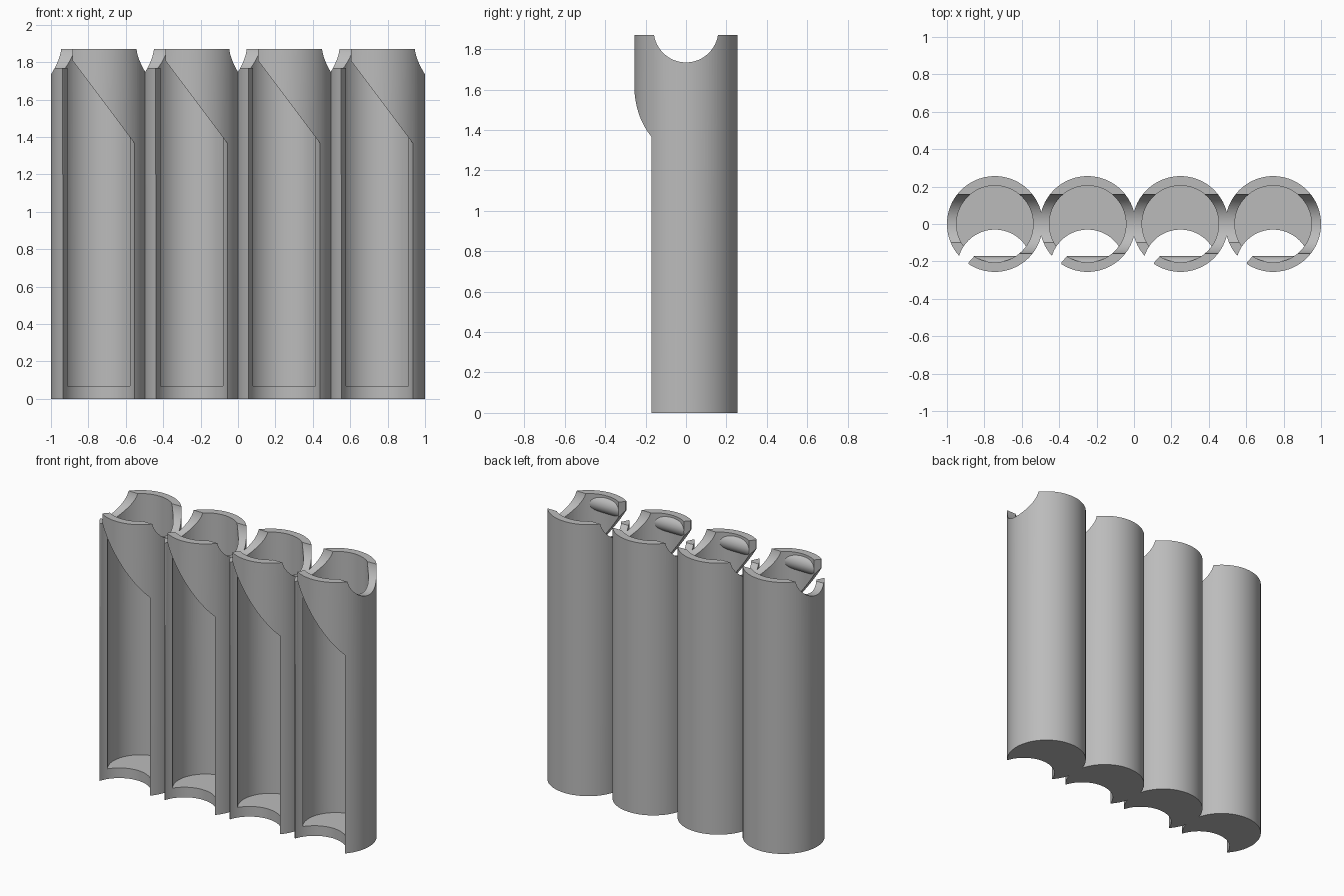
import bpy, bmesh, math
from mathutils import Matrix

cube = bpy.data.objects.get("Cube")
if cube:
    bpy.data.objects.remove(cube, do_unlink=True)

HEIGHT, OUTER, INNER, SPACING = 1.87, 0.256, 0.205, 0.496

grey = bpy.data.materials.new("plain_grey")
grey.use_nodes = True
grey.diffuse_color = (0.5, 0.5, 0.5, 1)
grey.node_tree.nodes["Principled BSDF"].inputs["Base Color"].default_value = (0.5, 0.5, 0.5, 1)


def make_object(name, bm):
    mesh = bpy.data.meshes.new(name)
    bm.to_mesh(mesh)
    bm.free()
    mesh.materials.append(grey)
    obj = bpy.data.objects.new(name, mesh)
    bpy.context.collection.objects.link(obj)
    return obj


def cylinder(name, radius, length, matrix, sides=96):
    bm = bmesh.new()
    bmesh.ops.create_cone(bm, cap_ends=True, segments=sides, radius1=radius,
                          radius2=radius, depth=length, matrix=matrix)
    return make_object(name, bm)


def upright(name, radius, bottom, top, y=0):
    return cylinder(name, radius, top - bottom, Matrix.Translation((0, y, (bottom + top) / 2)))


def crosswise(name, radius, y, z):
    return cylinder(name, radius, 1, Matrix.Translation((0, y, z)) @ Matrix.Rotation(math.pi / 2, 4, 'Y'))


def box(name, size, matrix):
    bm = bmesh.new()
    bmesh.ops.create_cube(bm, size=1, matrix=matrix @ Matrix.Diagonal((*size, 1)))
    return make_object(name, bm)


def subtract(target, cutter):
    mod = target.modifiers.new("cut", 'BOOLEAN')
    mod.operation = 'DIFFERENCE'
    mod.solver = 'EXACT'
    mod.object = cutter
    bpy.context.view_layer.update()
    graph = bpy.context.evaluated_depsgraph_get()
    mesh = bpy.data.meshes.new_from_object(target.evaluated_get(graph))
    target.modifiers.clear()
    target.data = mesh
    bpy.data.objects.remove(cutter, do_unlink=True)


# Tube wall and floor; the bore leaves a rounded rail inside the front wall
tube = upright("tube_1", OUTER, 0, HEIGHT)
bore = upright("bore", INNER, 0.07, 2.1)
subtract(bore, crosswise("rail", 0.06, -0.232, 1.8))
subtract(tube, bore)

# Tall front opening, rounded in plan with a sloping top
opening = upright("opening", 0.2, -0.1, 1.5, y=-0.23)
for v in opening.data.vertices:
    if v.co.z > 1:
        v.co.z = 1.621 - 1.334 * v.co.x
subtract(tube, opening)

# Narrow slit running up to the rim
slit_turn = Matrix.Rotation(math.radians(228.3), 4, 'Z')
subtract(tube, box("slit", (0.2, 0.0645, 0.9),
                   slit_turn @ Matrix.Translation((0.23, 0, 1.65))))

# Side-to-side finger notch and the lowered rim beside the slit
subtract(tube, crosswise("notch", 0.16, 0, 1.895))
subtract(tube, box("rim_step", (0.2, 0.21, 0.3), Matrix.Translation((-0.24, -0.195, 1.92))))

# Row of four tubes
tubes = [tube]
for i in range(1, 4):
    copy = bpy.data.objects.new(f"tube_{i + 1}", tube.data.copy())
    bpy.context.collection.objects.link(copy)
    tubes.append(copy)
bpy.ops.object.select_all(action='DESELECT')
for i, obj in enumerate(tubes):
    obj.location.x = (i - 1.5) * SPACING
    obj.select_set(True)
bpy.context.view_layer.objects.active = tube
bpy.ops.object.shade_smooth_by_angle(angle=math.radians(30))
